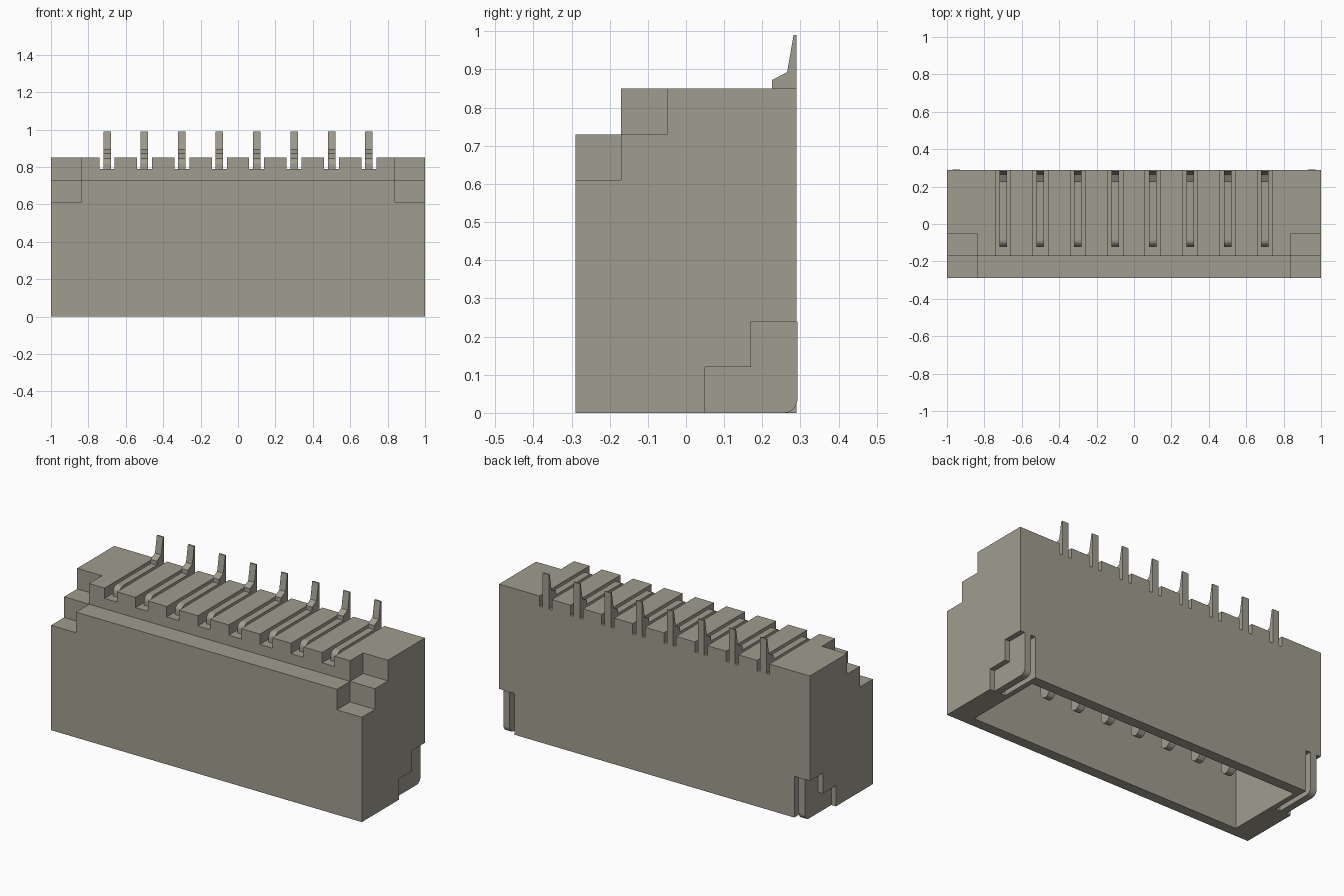
import bpy, bmesh, math

if "Cube" in bpy.data.objects:
    bpy.data.objects.remove(bpy.data.objects["Cube"])

mat = bpy.data.materials.new("warm grey")
mat.diffuse_color = (0.352, 0.337, 0.275, 1)
mat.use_nodes = True
mat.node_tree.nodes["Principled BSDF"].inputs["Base Color"].default_value = mat.diffuse_color


def prism(name, profile, x0, x1):
    """Extrude a (y, z) outline along x."""
    bm = bmesh.new()
    face = bm.faces.new([bm.verts.new((x0, y, z)) for y, z in profile])
    ext = bmesh.ops.extrude_face_region(bm, geom=[face])
    moved = [v for v in ext["geom"] if isinstance(v, bmesh.types.BMVert)]
    bmesh.ops.translate(bm, verts=moved, vec=(x1 - x0, 0, 0))
    bmesh.ops.recalc_face_normals(bm, faces=bm.faces)
    mesh = bpy.data.meshes.new(name)
    bm.to_mesh(mesh)
    bm.free()
    mesh.materials.append(mat)
    obj = bpy.data.objects.new(name, mesh)
    bpy.context.collection.objects.link(obj)
    return obj


def rect(y0, y1, z0, z1):
    return [(y0, z0), (y1, z0), (y1, z1), (y0, z1)]


def arc(cy, cz, r, a0, a1, n=6):
    return [(cy + r * math.cos(math.radians(a0 + (a1 - a0) * i / n)),
             cz + r * math.sin(math.radians(a0 + (a1 - a0) * i / n)))
            for i in range(n + 1)]


def cut(target, profile, x0, x1):
    cutter = prism("cutter", profile, x0, x1)
    cutter.hide_render = True
    mod = target.modifiers.new("cut", "BOOLEAN")
    mod.operation, mod.solver, mod.object = "DIFFERENCE", "EXACT", cutter
    bpy.context.view_layer.objects.active = target
    bpy.ops.object.modifier_apply(modifier=mod.name)
    bpy.data.objects.remove(cutter)


pin_x = [-0.7 + 0.2 * i for i in range(8)]

# Housing with a stepped front top edge
housing = prism("housing", [(-0.29, 0), (0.29, 0), (0.29, 0.85), (-0.17, 0.85),
                            (-0.17, 0.73), (-0.29, 0.73)], -1, 1)

# Mating cavity open at the bottom
cut(housing, rect(-0.23, 0.23, -0.1, 0.55), -0.87, 0.87)

# Contact slots across the top
for x in pin_x:
    cut(housing, rect(-0.2, 0.4, 0.79, 0.95), x - 0.04, x + 0.04)

for s in (-1, 1):
    # Lowered steps at the top corners
    a, b = sorted((s * 0.84, s * 1.1))
    cut(housing, [(-0.4, 0.61), (-0.17, 0.61), (-0.17, 0.73), (-0.05, 0.73),
                  (-0.05, 0.95), (-0.4, 0.95)], a, b)
    # Side recess for the solder clip
    a, b = sorted((s * 0.9, s * 1.1))
    cut(housing, [(0.05, -0.1), (0.4, -0.1), (0.4, 0.24), (0.17, 0.24),
                  (0.17, 0.12), (0.05, 0.12)], a, b)
    # Solder clip plate with rounded outer corner
    a, b = sorted((s * 0.93, s * 0.97))
    prism("solder_clip", [(0.05, 0)] + arc(0.257, 0.035, 0.035, -90, 0)
          + [(0.292, 0.24), (0.17, 0.24), (0.17, 0.12), (0.05, 0.12)], a, b)

# Contacts: bent front end, flat run in the slot and upright solder tail
for x in pin_x:
    prism("contact", [(-0.12, 0.78), (0.29, 0.78), (0.29, 0.99), (0.282, 0.99),
                      (0.265, 0.893), (0.225, 0.872), (0.225, 0.848)]
          + arc(-0.085, 0.813, 0.035, 90, 180), x - 0.02, x + 0.02)
    # Contact tip reaching down into the cavity
    prism("contact_tip", arc(-0.085, 0.225, 0.035, 180, 360)
          + [(-0.05, 0.56), (-0.12, 0.56)], x - 0.02, x + 0.02)
